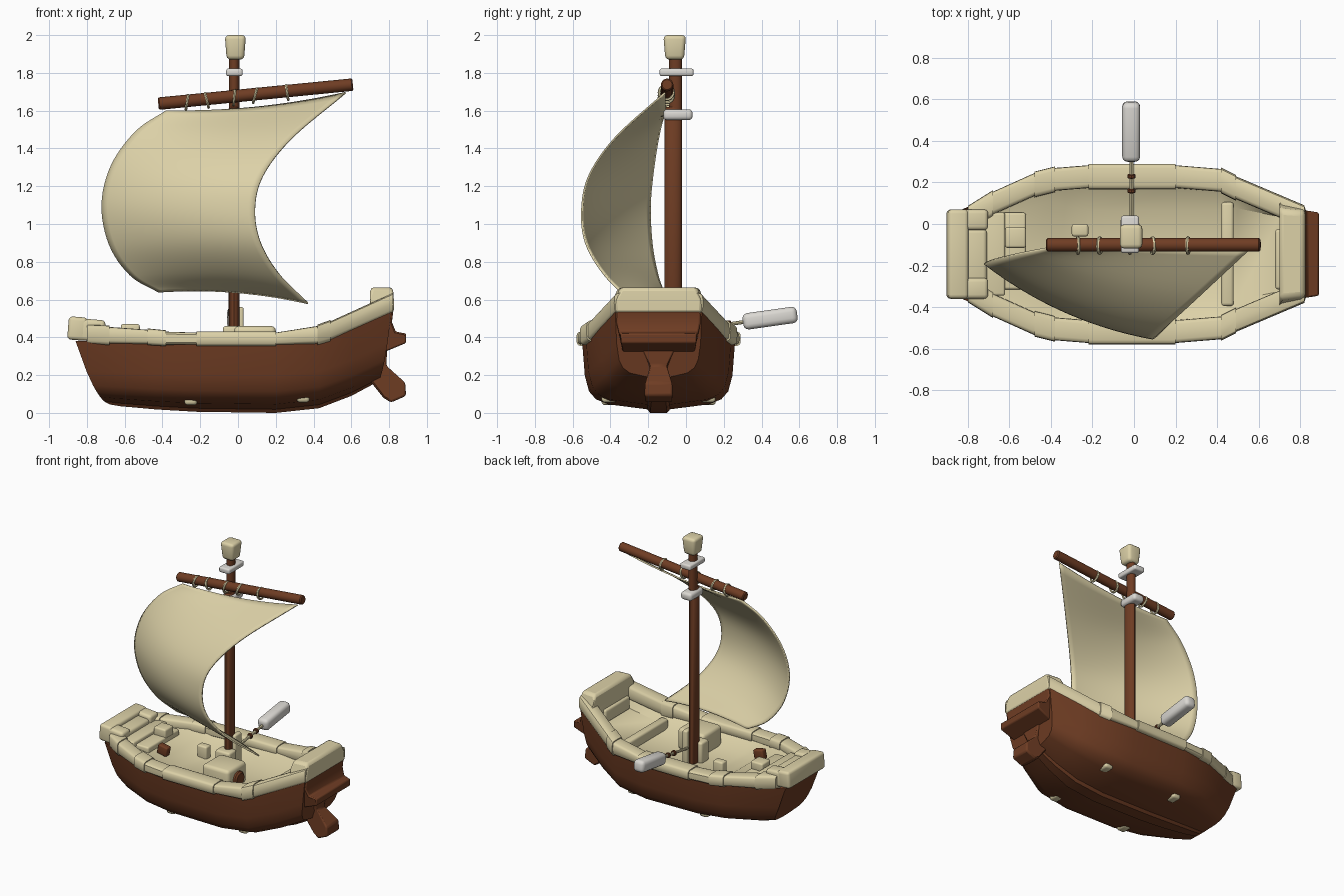
import bpy, bmesh, math
from mathutils import Vector, Matrix

if "Cube" in bpy.data.objects:
    bpy.data.objects.remove(bpy.data.objects["Cube"])

def material(name, rgb):
    m = bpy.data.materials.new(name)
    m.diffuse_color = (*rgb, 1)
    m.use_nodes = True
    m.node_tree.nodes["Principled BSDF"].inputs["Base Color"].default_value = m.diffuse_color
    return m

BROWN = material("dark brown wood", (0.158, 0.046, 0.017))
CREAM = material("pale cream", (0.72, 0.64, 0.39))
WHITE = material("light grey", (0.71, 0.69, 0.65))
CY = -0.145  # centre line of the boat

def finish(name, bm, mat):
    bmesh.ops.recalc_face_normals(bm, faces=bm.faces)
    me = bpy.data.meshes.new(name)
    bm.to_mesh(me)
    bm.free()
    me.materials.append(mat)
    ob = bpy.data.objects.new(name, me)
    bpy.context.collection.objects.link(ob)
    return ob

def loft(name, rings, mat, closed=True, caps=True):
    bm = bmesh.new()
    rows = [[bm.verts.new(p) for p in r] for r in rings]
    n = len(rows[0])
    for a, b in zip(rows, rows[1:]):
        for i in range(n if closed else n - 1):
            j = (i + 1) % n
            bm.faces.new((a[i], a[j], b[j], b[i]))
    if caps:
        bm.faces.new(rows[0])
        bm.faces.new(rows[-1])
    return finish(name, bm, mat)

def box(name, lo, hi, mat, bevel=0.015, tilt=(0, 0), taper=1.0):
    lo, hi = Vector(lo), Vector(hi)
    s = hi - lo
    bm = bmesh.new()
    bmesh.ops.create_cube(bm, size=1)
    for v in bm.verts:
        k = taper if v.co.z < 0 else 1
        v.co = Vector((v.co.x * s.x * k, v.co.y * s.y * k, v.co.z * s.z))
    bmesh.ops.bevel(bm, geom=bm.edges[:], offset=bevel, segments=3, profile=0.5, affect='EDGES')
    rot = Matrix.Rotation(tilt[1], 4, 'Y') @ Matrix.Rotation(tilt[0], 4, 'X')
    bm.transform(Matrix.Translation((lo + hi) / 2) @ rot)
    return finish(name, bm, mat)

def tube(name, p0, p1, r, mat, n=14, flat=1.0):
    p0, p1 = Vector(p0), Vector(p1)
    d = (p1 - p0).normalized()
    side = d.cross(Vector((0, 1, 0))) if abs(d.y) < 0.9 else d.cross(Vector((1, 0, 0)))
    side.normalize()
    up = d.cross(side)
    def ring(p, k):
        return [p + k * r * (side * math.cos(a) * flat + up * math.sin(a))
                for a in (2 * math.pi * i / n for i in range(n))]
    e = d * r * 0.2
    return loft(name, [ring(p0, .8), ring(p0 + e, 1), ring(p1 - e, 1), ring(p1, .8)], mat)

# open hull: x at top, x at bottom, half width, top z, bottom z
stations = [(-.86, -.68, .20, .38, .045), (-.72, -.62, .265, .38, .035), (-.45, -.43, .37, .38, .018),
            (-.22, -.22, .405, .38, .006), (.20, .20, .405, .38, .0), (.43, .43, .385, .40, .025),
            (.62, .60, .31, .46, .09), (.815, .74, .23, .55, .165)]
section = [(0, 0), (.11, 0), (.15, .05), (.66, .12), (.82, .19), (.91, .30), (.965, .52), (1, 1)]
rings = []
for xt, xb, hw, zt, zb in stations:
    half = [(xb + (xt - xb) * t ** .6, hw * w, zb + (zt - zb) * t) for w, t in section]
    rings.append([(x, CY - y, z) for x, y, z in reversed(half)] +
                 [(x, CY + y, z) for x, y, z in half[1:]])
loft("hull", rings, BROWN, closed=False)

# profiles in x and z stretched across the boat
def across(name, prof, widths, bevel, mat=BROWN):
    ob = loft(name, [[(x, CY + s * w, z) for (x, z), w in zip(prof, widths)] for s in (-1, 1)], mat)
    bv = ob.modifiers.new("bevel", 'BEVEL')
    bv.width, bv.segments = bevel, 2
across("stern_ledge", [(.77, .54), (.822, .54), (.815, .48), (.835, .43), (.89, .42), (.89, .37), (.83, .345), (.77, .32)],
       (.22, .22, .22, .21, .20, .20, .195, .19), .008)
across("rudder", [(.70, .36), (.79, .34), (.785, .25), (.885, .16), (.89, .09), (.81, .055), (.77, .08), (.69, .18)],
       (.09, .09, .05, .075, .075, .075, .06, .06), .012)

# padded rim segments: x, outer half width, bottom z, top z
rim = [(-.80, .225, .37, .46), (-.68, .30, .365, .455), (-.48, .39, .365, .44), (-.38, .415, .36, .43),
       (-.22, .428, .36, .425), (.20, .428, .36, .425), (.42, .41, .365, .46),
       (.49, .375, .385, .485), (.82, .235, .53, .635)]
def rim_ring(st, side, grow):
    x, hw, z0, z1 = st
    c, zc, w, h = hw - .055, (z0 + z1) / 2, .055 + grow, (z1 - z0) / 2 + grow
    f = lambda v: math.copysign(abs(v) ** .45, v)
    return [(x, CY + side * (c + w * f(math.cos(a))), zc + h * f(math.sin(a)))
            for a in (2 * math.pi * i / 16 for i in range(16))]
for side in (-1, 1):
    for i, (a, b) in enumerate(zip(rim, rim[1:])):
        g = .007 if i % 2 == 0 else 0
        loft("rim_segment", [rim_ring(a, side, g), rim_ring(b, side, g)], CREAM)

# bow and stern cross pieces
box("bow_pad", (-.90, CY - .215, .385), (-.80, CY + .215, .508), CREAM, .02, (0, .08))
box("bow_pad_middle", (-.84, CY - .18, .38), (-.71, CY + .12, .475), CREAM, .02, (0, .08))
for s in (-1, 1):
    box("bow_pad_corner", (-.84, CY + s * .165 - .05, .38), (-.705, CY + s * .165 + .05, .495), CREAM, .02, (0, .08))
across("stern_pad", [(.70, .535), (.825, .525), (.825, .60), (.82, .665), (.70, .665), (.70, .60)],
       (.255, .235, .235, .20, .21, .255), .02, CREAM)
box("stern_wall", (.70, CY - .20, .44), (.77, CY + .20, .58), CREAM)

# inner deck: x, wall half width, wall z, floor half width, floor z
deck = [(-.82, .17, .42, .12, .40), (-.60, .28, .41, .20, .385), (-.40, .355, .40, .25, .36),
        (-.33, .365, .40, .23, .32), (-.22, .375, .40, .21, .31), (.42, .355, .41, .21, .31),
        (.50, .315, .44, .22, .36), (.70, .23, .53, .18, .42), (.78, .19, .57, .16, .44)]
loft("deck", [[(x, CY - w, z), (x, CY - f, zf), (x, CY + f, zf), (x, CY + w, z)]
              for x, w, z, f, zf in deck], CREAM, closed=False, caps=False)

# deck furniture
box("bench", (.42, CY - .25, .31), (.48, CY + .25, .39), CREAM)
box("stern_seat", (.68, CY - .17, .42), (.76, CY + .12, .52), CREAM)
box("bow_step_high", (-.72, CY - .20, .36), (-.62, CY + .20, .44), CREAM, .012)
box("bow_step_low", (-.64, CY - .17, .36), (-.52, CY + .20, .415), CREAM, .012)
box("bow_box", (-.62, CY + .03, .40), (-.52, CY + .13, .47), CREAM, .012)
box("small_box", (-.30, -.06, .30), (-.22, .0, .40), CREAM, .012)
box("brown_wedge", (-.47, CY - .14, .37), (-.39, CY - .09, .44), BROWN, .01, (0, .2))
box("locker", (-.02, -.40, .30), (.20, -.18, .46), CREAM, .025)
tube("locker_barrel", (.15, -.29, .37), (.225, -.29, .37), .055, BROWN)

# mast, its foot, clamps and cap
box("mast_foot", (-.08, -.16, .30), (.04, -.07, .46), CREAM)
box("mast_foot_post", (-.01, -.075, .30), (.03, .005, .56), CREAM, .012)
tube("mast", (-.02, -.067, .3), (-.02, -.067, 1.62), .047, BROWN, 16, .62)
tube("mast_top", (-.02, -.055, 1.6), (-.02, -.055, 1.92), .034, BROWN, 16, .8)
box("mast_cap", (-.07, -.12, 1.87), (.042, .0, 2.0), CREAM, .022, taper=.82)
box("upper_clamp", (-.063, -.14, 1.783), (.025, .04, 1.823), WHITE, .012)
box("lower_clamp", (-.065, -.12, 1.55), (.025, .035, 1.607), WHITE, .02)

# yard with rope loops
Y0, Y1 = Vector((-.422, -.10, 1.637)), Vector((.608, -.10, 1.738))
tube("yard", Y0, Y1, .033, BROWN, 16)
for x, lean in ((-.27, .15), (-.165, -.25), (-.02, .1), (.09, .25), (.26, -.15)):
    p = Y0.lerp(Y1, (x - Y0.x) / (Y1.x - Y0.x))
    bpy.ops.mesh.primitive_torus_add(major_segments=20, minor_segments=6, major_radius=.038,
                                     minor_radius=.008, location=(p.x, p.y - .004, p.z - .008),
                                     rotation=(0, math.pi / 2 + lean, 0))
    ob = bpy.context.object
    ob.name = "rope_loop"
    ob.data.materials.append(CREAM)

# sail: surface between two curved edges
left = [(-.38, -.11, 1.6), (-.54, -.14, 1.49), (-.67, -.17, 1.31), (-.72, -.19, 1.1),
        (-.68, -.18, .89), (-.57, -.15, .73), (-.42, -.12, .64)]
right = [(.57, -.11, 1.695), (.29, -.37, 1.46), (.135, -.51, 1.26), (.09, -.55, 1.08),
         (.12, -.53, .90), (.22, -.43, .73), (.37, -.28, .58)]
def spline(pts, t):
    p = [Vector(q) for q in pts]
    p = [2 * p[0] - p[1]] + p + [2 * p[-1] - p[-2]]
    s = t * (len(pts) - 1)
    i = min(int(s), len(pts) - 2)
    s -= i
    a, b, c, d = p[i:i + 4]
    return .5 * (2 * b + (c - a) * s + (2 * a - 5 * b + 4 * c - d) * s ** 2 + (3 * b - a - 3 * c + d) * s ** 3)
grid = []
for j in range(37):
    v = j / 36
    a, b = spline(left, v), spline(right, v)
    row = []
    for i in range(25):
        u = i / 24
        off = Vector((-.02 * math.sin(math.pi * v), -.05 * math.sin(math.pi * v),
                      -.03 * (1 - v) ** 4 + .03 * v ** 4))
        row.append(a.lerp(b, u) + off * 4 * u * (1 - u))
    grid.append(row)
sail = loft("sail", grid, CREAM, closed=False, caps=False)
sol = sail.modifiers.new("thickness", 'SOLIDIFY')
sol.thickness, sol.offset = .01, 0

# oar over the side
box("oar_blade", (-.057, .30, .458), (.03, .59, .545), WHITE, .027, (.14, 0))
tube("oar_handle", (-.012, .0, .435), (-.012, .31, .482), .010, CREAM, 8)
for y in (.15, .22):
    tube("oar_collar", (-.012, y, .435 + .15 * y), (-.012, y + .02, .438 + .15 * y), .02, BROWN, 10)

# small knobs under the hull
for x, z in ((-.25, .066), (.345, .08)):
    for s in (-1, 1):
        y = CY + s * .26
        box("foot_knob", (x - .034, y - .042, z - .025), (x + .034, y + .042, z + .025), CREAM, .018)

for ob in bpy.context.scene.objects:
    ob.select_set(True)
    bpy.context.view_layer.objects.active = ob
bpy.ops.object.shade_smooth_by_angle(angle=math.radians(35))
